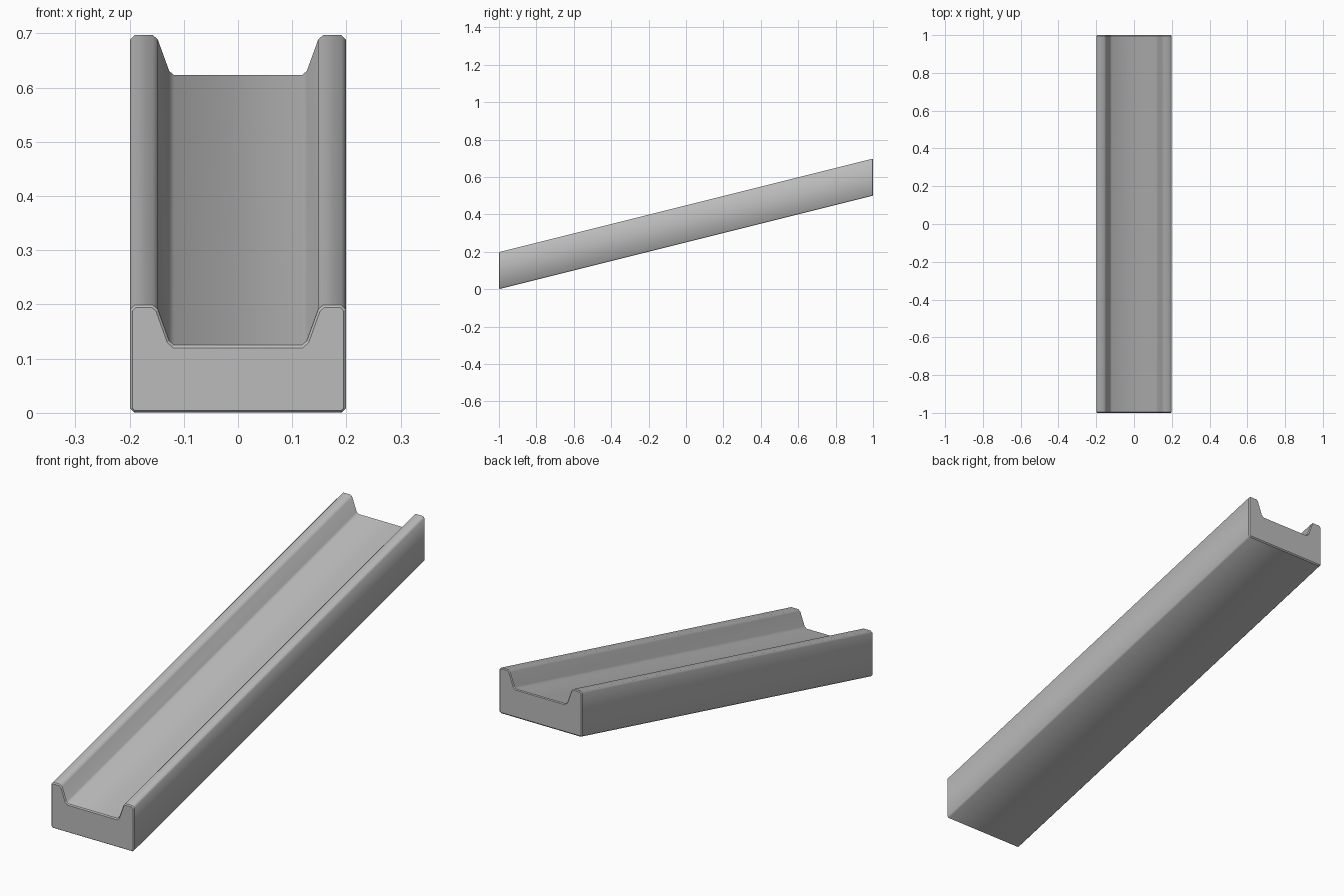
import bpy
import bmesh
import math
from mathutils import Matrix

if "Cube" in bpy.data.objects:
    bpy.data.objects.remove(bpy.data.objects["Cube"], do_unlink=True)

LENGTH = 2.0
SLOPE = 0.25      # rise per unit of length
BEVEL = 0.004     # softened rim of the two ends

# Right half of the channel section: base, outer wall, lip, sloped inner wall, floor
half = [(0.192, 0), (0.199, 0.007), (0.199, 0.19), (0.191, 0.198),
        (0.157, 0.198), (0.148, 0.19), (0.127, 0.132), (0.118, 0.124)]
section = half + [(-x, z) for x, z in reversed(half)]

grey = bpy.data.materials.new("plain grey")
grey.use_nodes = True
colour = (0.5, 0.5, 0.5, 1)
grey.diffuse_color = colour
grey.node_tree.nodes["Principled BSDF"].inputs["Base Color"].default_value = colour

# Extrude the section along y
bm = bmesh.new()
start = -LENGTH / 2 + BEVEL
front = bm.faces.new([bm.verts.new((x, start, z)) for x, z in section])
result = bmesh.ops.extrude_face_region(bm, geom=[front], use_keep_orig=True)
moved = [g for g in result["geom"] if isinstance(g, bmesh.types.BMVert)]
bmesh.ops.translate(bm, verts=moved, vec=(0, -2 * start, 0))
bmesh.ops.recalc_face_normals(bm, faces=bm.faces)

# Bevel both ends
ends = [f for f in bm.faces if abs(f.normal.y) > 0.9]
bmesh.ops.inset_region(bm, faces=ends, thickness=BEVEL, depth=BEVEL,
                       use_even_offset=True)

# Shear into a ramp with upright ends
shear = Matrix.Identity(4)
shear[2][1] = SLOPE
shear[2][3] = SLOPE * LENGTH / 2
bmesh.ops.transform(bm, matrix=shear, verts=bm.verts)
bmesh.ops.recalc_face_normals(bm, faces=bm.faces)

mesh = bpy.data.meshes.new("ramp_channel")
bm.to_mesh(mesh)
bm.free()
mesh.materials.append(grey)
ramp = bpy.data.objects.new("ramp_channel", mesh)
bpy.context.collection.objects.link(ramp)

# Smooth along the rounded lips, sharp around the end faces
bpy.ops.object.select_all(action="DESELECT")
ramp.select_set(True)
bpy.context.view_layer.objects.active = ramp
bpy.ops.object.shade_smooth_by_angle(angle=math.radians(50))
for poly in mesh.polygons:
    if abs(poly.normal.y) > 0.5:
        poly.use_smooth = False
